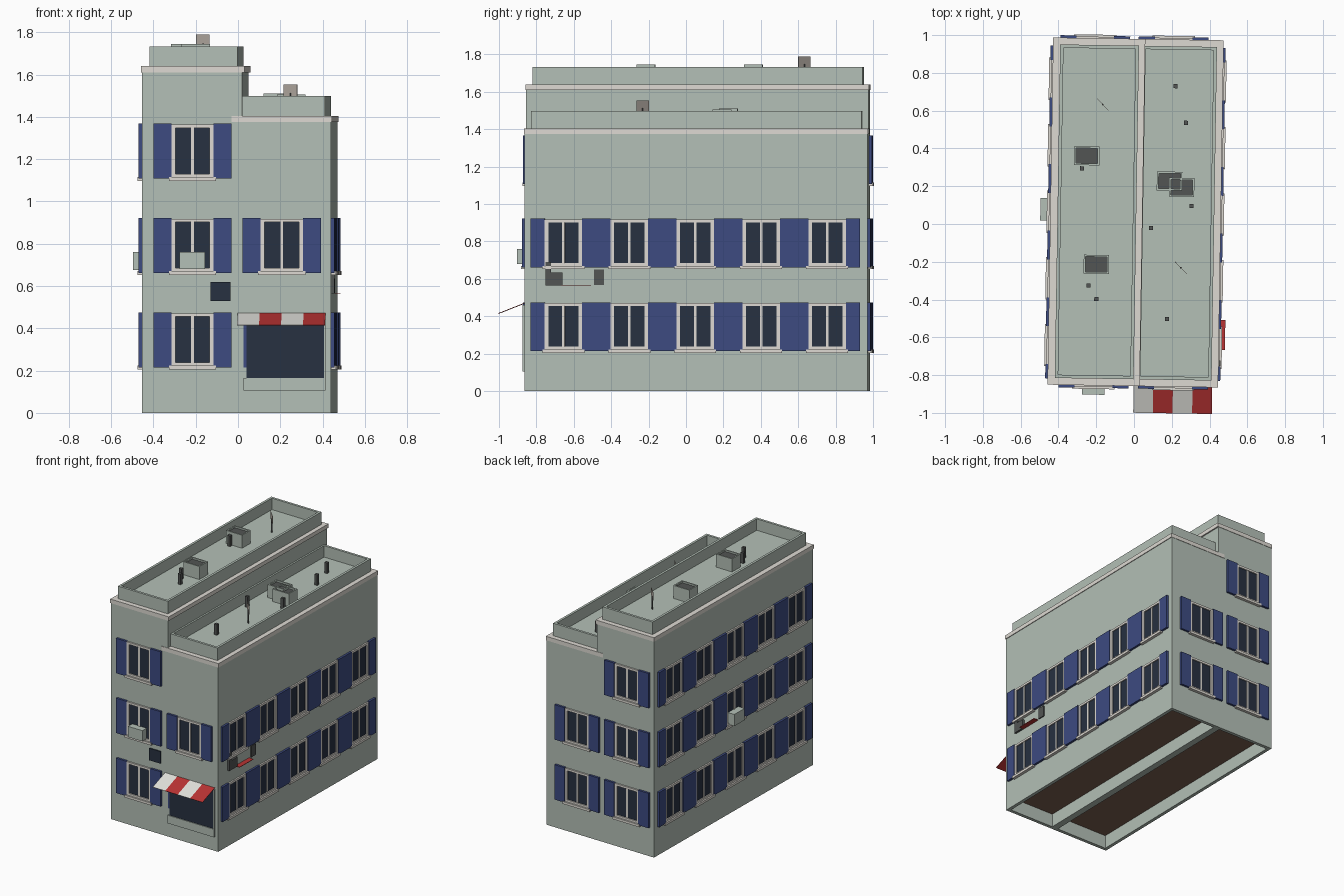
import bpy, bmesh, math
from mathutils import Matrix, Vector

cube = bpy.data.objects.get("Cube")
if cube:
    bpy.data.objects.remove(cube, do_unlink=True)


def material(name, rgb):
    m = bpy.data.materials.new(name)
    m.use_nodes = True
    m.diffuse_color = (*rgb, 1)
    m.node_tree.nodes["Principled BSDF"].inputs["Base Color"].default_value = (*rgb, 1)
    return m


WALL = material("sage wall", (0.455, 0.525, 0.47))
TRIM = material("pale trim", (0.73, 0.70, 0.65))
BLUE = material("shutter blue", (0.046, 0.07, 0.22))
GLASS = material("dark glass", (0.02, 0.03, 0.052))
RED = material("awning red", (0.48, 0.033, 0.033))
WHITE = material("awning white", (0.75, 0.75, 0.71))
GREY = material("dark grey", (0.085, 0.09, 0.088))
BROWN = material("brown floor", (0.20, 0.115, 0.08))
PANEL = material("antenna grey", (0.50, 0.45, 0.40))

# The whole house stands slightly turned about its front
PIVOT = Vector((0, -0.86, 0))
TURN = Matrix.Translation(PIVOT) @ Matrix.Rotation(-0.0163, 4, 'Z') @ Matrix.Translation(-PIVOT)
FRONT, BACK, LEFT, RIGHT, SPLIT = -0.855, 0.977, -0.455, 0.44, 0.02


def place(name, mesh, local=Matrix()):
    ob = bpy.data.objects.new(name, mesh)
    bpy.context.collection.objects.link(ob)
    ob.matrix_world = TURN @ local
    return ob


def add_box(bm, x0, x1, y0, y1, z0, z1):
    m = Matrix.Translation(((x0 + x1) / 2, (y0 + y1) / 2, (z0 + z1) / 2))
    m = m @ Matrix.Diagonal((x1 - x0, y1 - y0, z1 - z0, 1))
    verts = bmesh.ops.create_cube(bm, size=1, matrix=m)["verts"]
    return {f for v in verts for f in v.link_faces}


def boxes_mesh(name, parts):
    """One mesh from (material, bounds) boxes."""
    mesh, bm, mats = bpy.data.meshes.new(name), bmesh.new(), []
    for mat, *bounds in parts:
        if mat not in mats:
            mats.append(mat)
            mesh.materials.append(mat)
        for f in add_box(bm, *bounds):
            f.material_index = mats.index(mat)
    bm.to_mesh(mesh)
    bm.free()
    return mesh


def box(name, mat, *bounds, local=Matrix()):
    return place(name, boxes_mesh(name, [(mat, *bounds)]), local)


def hollow_box(name, mat, inner, bounds, side, rim, depth):
    """Box whose top (side 1) or bottom (side -1) has a flat rim and a sunk middle."""
    mesh, bm = bpy.data.meshes.new(name), bmesh.new()
    mesh.materials.append(mat)
    mesh.materials.append(inner)
    add_box(bm, *bounds)
    bm.normal_update()
    face = max(bm.faces, key=lambda f: f.normal.z * side)
    bmesh.ops.inset_individual(bm, faces=[face], thickness=rim)
    floor = bmesh.ops.extrude_discrete_faces(bm, faces=[face])["faces"][0]
    bmesh.ops.translate(bm, verts=floor.verts, vec=(0, 0, -side * depth))
    floor.material_index = 1
    bm.to_mesh(mesh)
    bm.free()
    return place(name, mesh)


# Two house blocks, each with cornice and roof parapet
for name, x0, x1, c0, c1, p0, p1, top in (
        ("tall", LEFT, SPLIT, LEFT - 0.003, SPLIT + 0.01, -0.42, -0.003, 1.62),
        ("low", SPLIT, RIGHT, -0.03, RIGHT + 0.005, 0.015, 0.41, 1.385)):
    hollow_box(name + "_block", WALL, BROWN, (x0, x1, FRONT, BACK, 0, top), -1, 0.035, 0.1)
    box(name + "_cornice", TRIM, c0, c1, FRONT - 0.003, BACK + 0.003, top - 0.01, top + 0.02)
    hollow_box(name + "_parapet", WALL, WALL,
               (p0, p1, FRONT + 0.033, BACK - 0.033, top + 0.015, top + 0.113), 1, 0.025, 0.085)


# Shuttered window, facing -y with its wall at y = 0
def window_mesh(name, reach):
    parts = [(GLASS, -0.085, 0.085, -0.003, 0, 0.02, 0.245),
             (TRIM, -0.1, 0.1, -0.011, 0, 0.24, 0.256),
             (TRIM, -0.1, 0.1, -0.011, 0, 0.005, 0.023),
             (TRIM, -0.007, 0.007, -0.007, 0, 0.02, 0.245),
             (TRIM, -0.112, 0.112, -0.022, 0, -0.01, 0.008)]
    for s in (-1, 1):
        parts.append((TRIM, *sorted((s * 0.1, s * 0.081)), -0.011, 0, 0.02, 0.245))
        parts.append((BLUE, *sorted((s * 0.1, s * reach)), -0.016, 0, 0, 0.26))
    return boxes_mesh(name, parts)


SPACING = 0.3525
end_window = window_mesh("end_window", 0.185)
side_window = window_mesh("side_window", SPACING / 2)
FLOORS = (0.215, 0.662, 1.108)


def put_window(name, mesh, x, y, z, angle):
    place(name, mesh, Matrix.Translation((x, y, z)) @ Matrix.Rotation(math.radians(angle), 4, 'Z'))


for level, z in enumerate(FLOORS):
    put_window("front_window", end_window, -0.215, FRONT, z, 0)
    put_window("back_window", end_window, -0.235, BACK, z, 180)
    if level == 1:
        put_window("front_window", end_window, 0.207, FRONT, z, 0)
    if level < 2:
        put_window("back_window", end_window, 0.18, BACK, z, 180)
    for i in range(5):
        y = -0.648 + SPACING * i
        put_window("left_window", side_window, LEFT, y, z, -90)
        if level < 2:
            put_window("right_window", side_window, RIGHT, y, z, 90)

# Shop front with ledge
box("shop_glass", GLASS, 0.04, 0.408, FRONT - 0.006, FRONT, 0.165, 0.46)
box("shop_shutter_edge", BLUE, 0.026, 0.04, FRONT - 0.006, FRONT, 0.215, 0.46)
box("shop_ledge", WALL, 0.025, 0.413, FRONT - 0.012, FRONT, 0.105, 0.165)
box("shop_post", WALL, 0.406, 0.413, FRONT - 0.012, FRONT, 0.165, 0.46)
box("front_vent", GLASS, -0.13, -0.035, FRONT - 0.008, FRONT, 0.53, 0.62)

# Striped awning
for i in range(4):
    slope = Matrix.Translation((0.05 + 0.104 * i, -0.928, 0.443)) @ Matrix.Rotation(0.374, 4, 'X')
    box("awning_stripe", RED if i % 2 else WHITE, -0.052, 0.052, -0.076, 0.076, -0.001, 0.001, local=slope)

# Wall units and the small shelf on the right side
box("front_cooling_unit", WALL, -0.275, -0.155, FRONT - 0.052, FRONT, 0.68, 0.76)
box("left_cooling_unit", WALL, LEFT - 0.056, LEFT, 0.01, 0.13, 0.675, 0.762)
box("side_shelf", RED, RIGHT, RIGHT + 0.038, -0.66, -0.5, 0.565, 0.568)
box("side_meter", GREY, RIGHT, RIGHT + 0.015, -0.745, -0.652, 0.565, 0.635)
box("side_meter_pipe", GREY, RIGHT, RIGHT + 0.015, -0.745, -0.715, 0.635, 0.69)
box("side_plate", GREY, RIGHT, RIGHT + 0.008, -0.485, -0.432, 0.567, 0.65)

# Roof hatches, in turned coordinates
TALL_ROOF, LOW_ROOF = 1.648, 1.413
for x, y, base in ((-0.27, 0.357, TALL_ROOF), (-0.21, -0.217, TALL_ROOF),
                   (0.17, 0.23, LOW_ROOF), (0.235, 0.198, LOW_ROOF - 0.004)):
    hollow_box("roof_hatch", WALL, GREY,
               (x - 0.067, x + 0.067, y - 0.05, y + 0.05, base, base + 0.097), 1, 0.014, 0.012)

# Roof pipes
for x, y in ((-0.294, 0.29), (-0.25, -0.33), (-0.207, -0.4), (0.194, 0.733),
             (0.252, 0.54), (0.289, 0.1), (0.076, -0.02), (0.169, -0.5)):
    base = TALL_ROOF if x < 0 else LOW_ROOF
    box("roof_pipe", GREY, x - 0.011, x + 0.011, y - 0.011, y + 0.011, base, base + 0.08)

# Antennas: thin post with a diagonal panel
for x, y, base in ((-0.19, 0.63, TALL_ROOF), (0.238, -0.228, LOW_ROOF)):
    turn = Matrix.Translation((x, y, base)) @ Matrix.Rotation(math.radians(-45), 4, 'Z')
    box("antenna_post", GREY, -0.004, 0.004, -0.004, 0.004, 0, 0.1, local=turn)
    box("antenna_panel", PANEL, -0.045, 0.045, -0.001, 0.001, 0.085, 0.141, local=turn)
